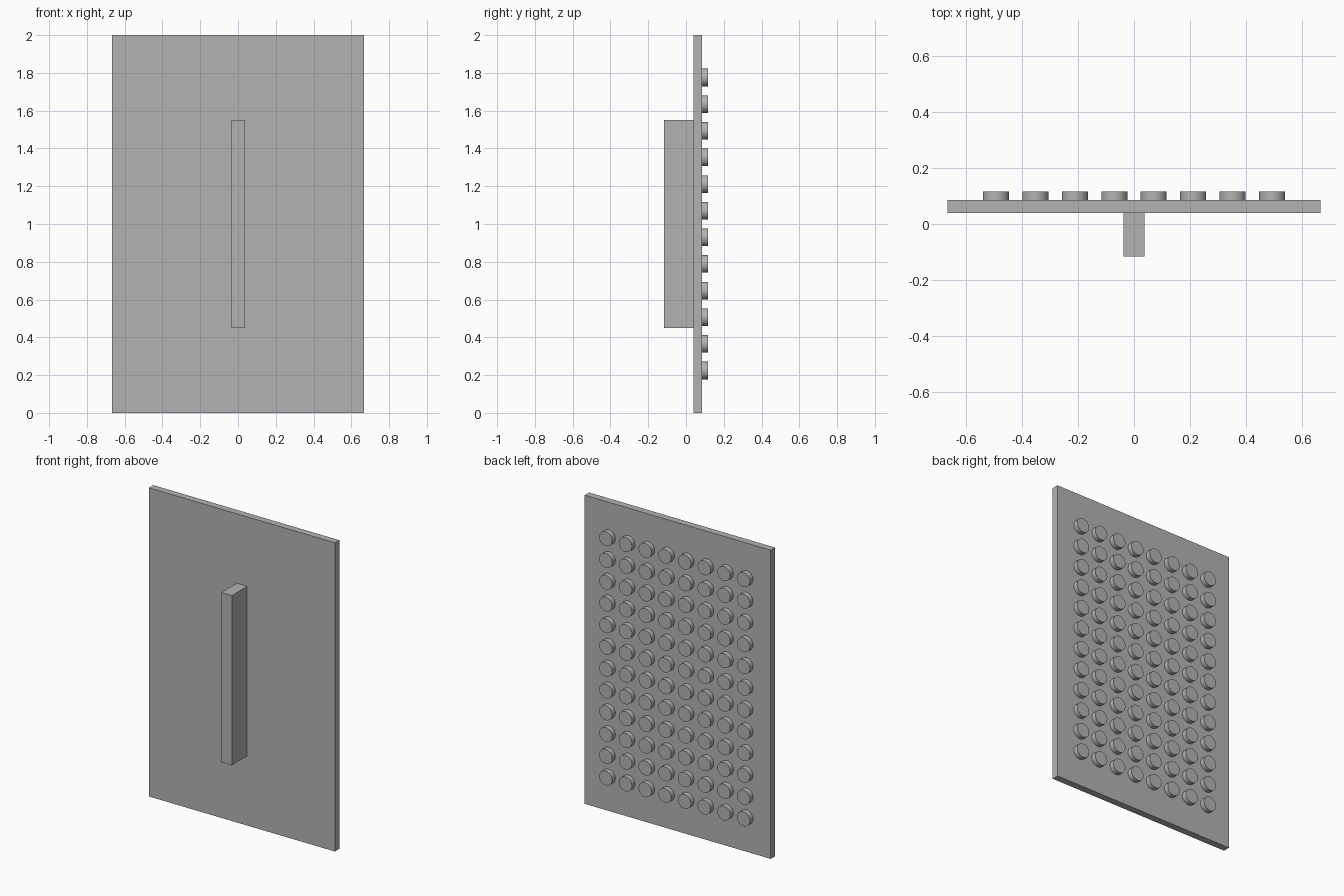
import bpy
import math

cube = bpy.data.objects.get("Cube")
if cube:
    bpy.data.objects.remove(cube, do_unlink=True)

grey = bpy.data.materials.new("plain_grey")
grey.use_nodes = True
colour = (0.45, 0.45, 0.45, 1)
grey.diffuse_color = colour
grey.node_tree.nodes["Principled BSDF"].inputs["Base Color"].default_value = colour


def box(name, x, y, z):
    """Box spanning the given (low, high) ranges."""
    spans = (x, y, z)
    bpy.ops.mesh.primitive_cube_add(size=1, location=[(a + b) / 2 for a, b in spans])
    obj = bpy.context.object
    obj.name = name
    obj.scale = [b - a for a, b in spans]
    bpy.ops.object.transform_apply(location=False, rotation=False, scale=True)
    obj.data.materials.append(grey)
    return obj


# Flat board and the upright grip on its front
BACK = 0.085
box("board", (-0.667, 0.667), (0.04, BACK), (0, 2))
box("handle", (-0.0375, 0.0375), (-0.117, 0.04), (0.45, 1.55))

# Grid of round studs on the back, sharing one mesh
COLUMNS, ROWS, PITCH, HEIGHT = 8, 12, 0.141, 0.032
bpy.ops.mesh.primitive_cylinder_add(vertices=32, radius=0.0465, depth=HEIGHT,
                                    rotation=(math.pi / 2, 0, 0))
first = bpy.context.object
bpy.ops.object.transform_apply(location=False, rotation=True, scale=False)
bpy.ops.object.shade_smooth_by_angle()
first.data.materials.append(grey)

for row in range(ROWS):
    for col in range(COLUMNS):
        stud = first if row == col == 0 else first.copy()
        stud.name = f"stud_{row + 1}_{col + 1}"
        stud.location = ((col - (COLUMNS - 1) / 2) * PITCH,
                         BACK + HEIGHT / 2,
                         1 + (row - (ROWS - 1) / 2) * PITCH)
        if stud is not first:
            bpy.context.collection.objects.link(stud)
